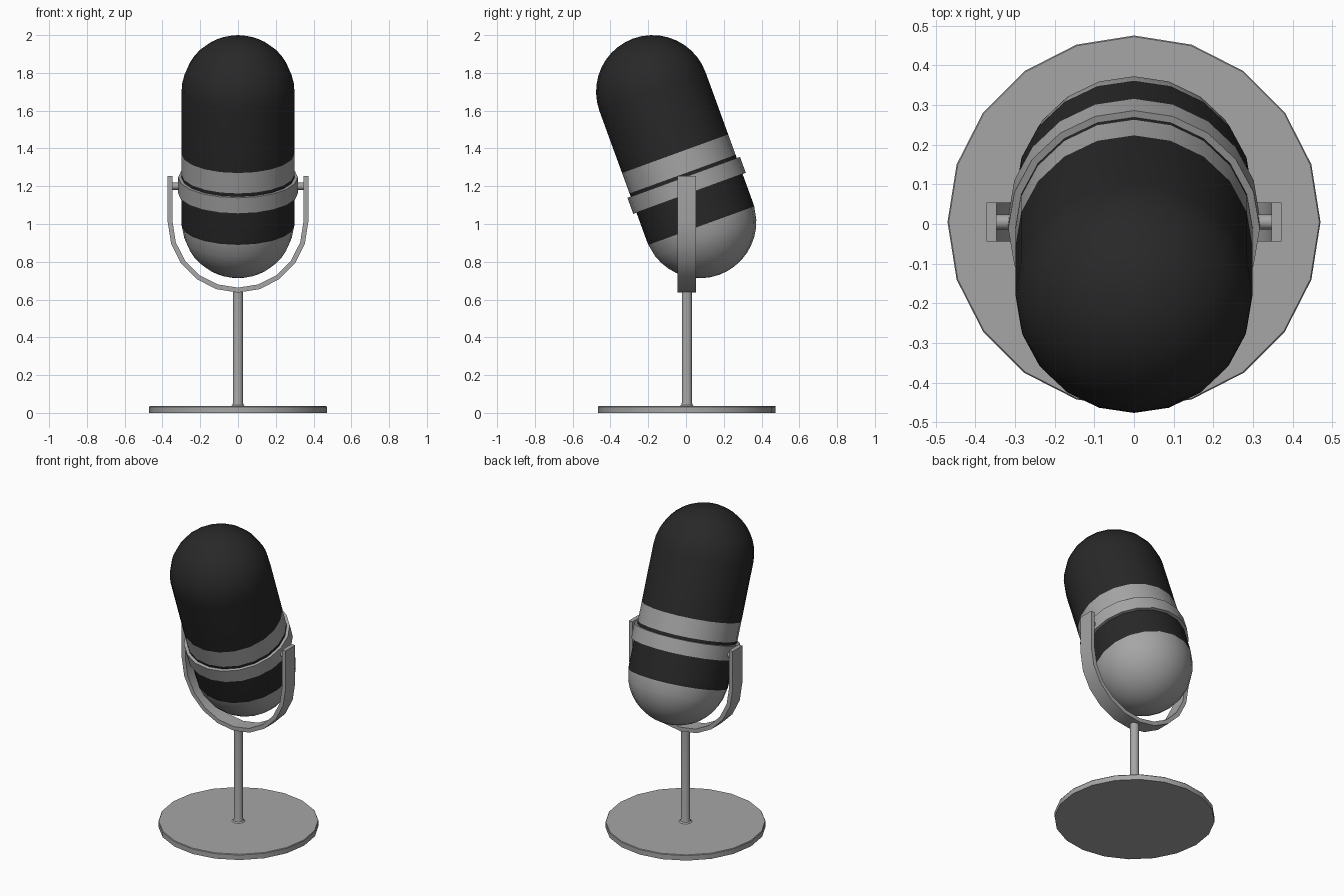
import bpy, bmesh, math
from mathutils import Matrix, Vector

if "Cube" in bpy.data.objects:
    bpy.data.objects.remove(bpy.data.objects["Cube"])

CY = 0.005                      # shared centre line in y
PIVOT = Vector((0, CY, 1.2))    # tilt axis of the capsule
TILT = Matrix.Translation(PIVOT) @ Matrix.Rotation(math.radians(20), 4, 'X')


def material(name, v):
    m = bpy.data.materials.new(name)
    m.diffuse_color = (v, v, v, 1)
    m.use_nodes = True
    m.node_tree.nodes["Principled BSDF"].inputs["Base Color"].default_value = m.diffuse_color
    return m


METAL = material("grey_metal", 0.38)
MESH = material("black_grille", 0.021)


def finish(name, bm, mats, matrix=Matrix(), angle=35):
    bmesh.ops.recalc_face_normals(bm, faces=bm.faces)
    me = bpy.data.meshes.new(name)
    bm.to_mesh(me)
    bm.free()
    me.transform(matrix)
    for m in mats:
        me.materials.append(m)
    ob = bpy.data.objects.new(name, me)
    bpy.context.collection.objects.link(ob)
    bpy.ops.object.select_all(action='DESELECT')
    ob.select_set(True)
    bpy.context.view_layer.objects.active = ob
    bpy.ops.object.shade_smooth_by_angle(angle=math.radians(angle))
    return ob


def lathe(name, profile, mats, matrix, sides=20, closed=False, rule=None):
    """Spin a (radius, height) profile around z; rule(height) picks a material."""
    bm = bmesh.new()
    vs = [bm.verts.new((r, 0, z)) for r, z in profile]
    es = [bm.edges.new(p) for p in zip(vs, vs[1:])]
    if closed:
        es.append(bm.edges.new((vs[-1], vs[0])))
    bmesh.ops.spin(bm, geom=vs + es, cent=(0, 0, 0), axis=(0, 0, 1),
                   angle=2 * math.pi, steps=sides)
    bmesh.ops.remove_doubles(bm, verts=bm.verts, dist=1e-4)
    if rule:
        for f in bm.faces:
            f.material_index = rule(f.calc_center_median().z)
    return finish(name, bm, mats, matrix)


# capsule body: domes at both ends, flush grey band and grey lower dome
R, LOW, HIGH, N = 0.299, -0.2, 0.533, 10
quarter = [math.pi / 2 * i / N for i in range(N + 1)]
profile = [(R * math.sin(a), LOW - R * math.cos(a)) for a in quarter[:-1]]
profile[-1] = (R * 0.997, -0.222)
profile += [(R, LOW), (R, 0.068), (R, 0.183)]
profile += [(R * math.cos(a), HIGH + R * math.sin(a)) for a in quarter]
lathe("capsule_body", profile, [MESH, METAL], TILT,
      rule=lambda z: int(z < -0.222 or 0.068 < z < 0.183))

# raised clamp ring
lathe("clamp_ring", [(0.295, -0.04), (0.317, -0.04), (0.317, 0.05), (0.295, 0.05)],
      [METAL], TILT, closed=True)

# U-shaped yoke: straight arms joined by a half circle
AZ, OUT, INN, HALF = 1.009, 0.372, 0.346, 0.049
path = [(1, 0, 1.253)]
path += [(math.cos(a), math.sin(a), AZ) for a in (-math.pi * i / 10 for i in range(11))]
path += [(-1, 0, 1.253)]
bm = bmesh.new()
rows = [[bm.verts.new((c * r, CY + y, z + s * r))
         for r, y in ((OUT, -HALF), (OUT, HALF), (INN, HALF), (INN, -HALF))]
        for c, s, z in path]
for a, b in zip(rows, rows[1:]):
    for i in range(4):
        j = (i + 1) % 4
        bm.faces.new((a[i], a[j], b[j], b[i]))
bm.faces.new(rows[0])
bm.faces.new(rows[-1])
finish("yoke", bm, [METAL])

# pivot pins
for side, label in ((-1, "left"), (1, "right")):
    bm = bmesh.new()
    bmesh.ops.create_cone(bm, cap_ends=True, segments=16, radius1=0.019,
                          radius2=0.019, depth=0.055)
    finish(label + "_pivot_pin", bm, [METAL],
           Matrix.Translation((side * 0.3245, CY, 1.2)) @ Matrix.Rotation(math.pi / 2, 4, 'Y'))

# stem with a small flare at its foot, and the round base plate
centre = Matrix.Translation((0, CY, 0))
lathe("stem", [(0, 0.03), (0.038, 0.03), (0.038, 0.036), (0.03, 0.042),
               (0.027, 0.054), (0.027, 0.645), (0, 0.645)], [METAL], centre)
lathe("base_plate", [(0, 0), (0.47, 0), (0.47, 0.032), (0.467, 0.036), (0, 0.036)],
      [METAL], centre)
